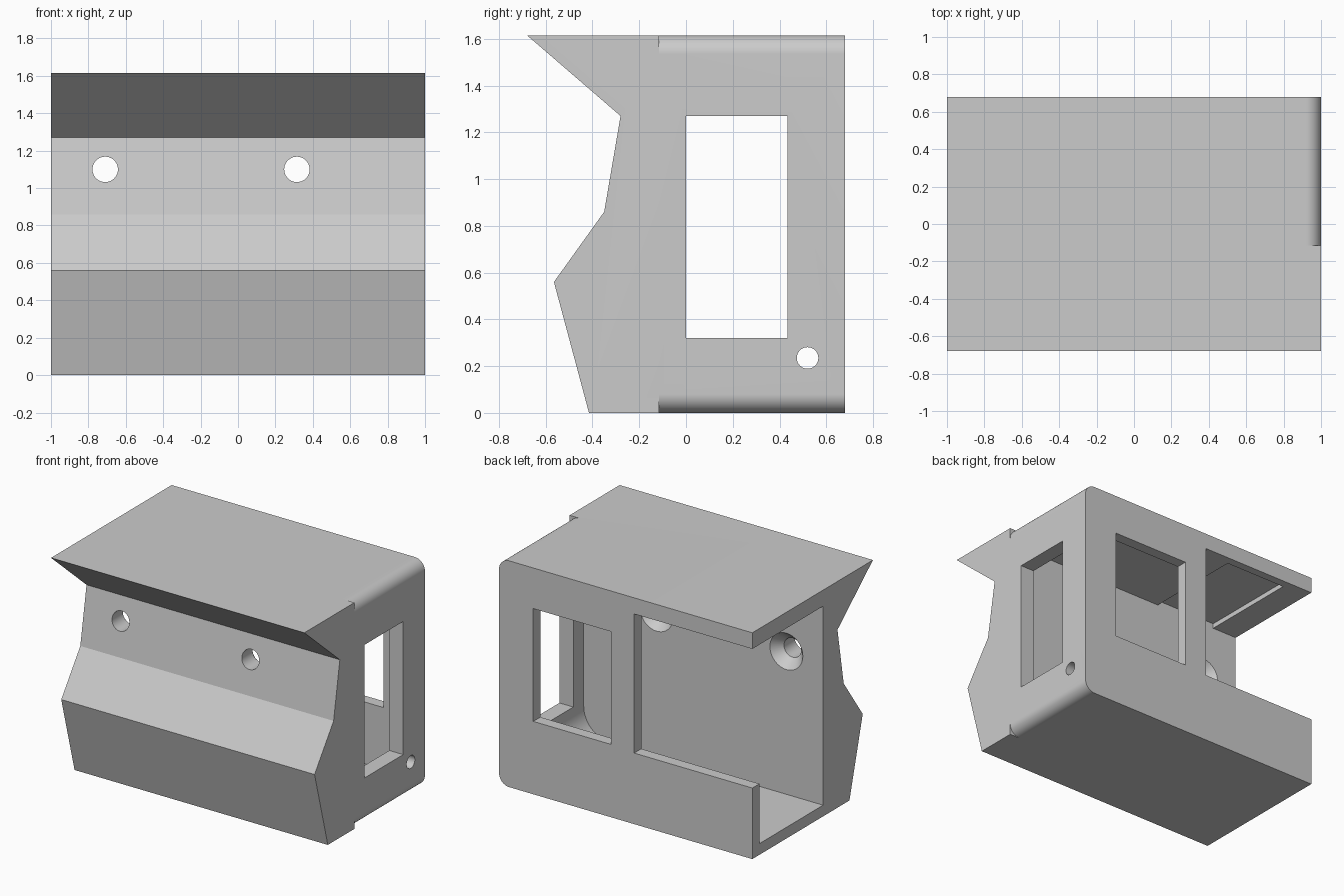
import bpy
import math
from mathutils import Vector

cube = bpy.data.objects.get("Cube")
if cube:
    bpy.data.objects.remove(cube, do_unlink=True)

# One plain grey material
grey = bpy.data.materials.new("light_grey_plastic")
grey.use_nodes = True
grey.diffuse_color = (0.6, 0.6, 0.6, 1)
grey.node_tree.nodes["Principled BSDF"].inputs["Base Color"].default_value = (0.6, 0.6, 0.6, 1)


def loft(name, rings):
    """Closed solid through matching rings of points."""
    n = len(rings[0])
    verts = [p for ring in rings for p in ring]
    faces = [list(range(n))[::-1], list(range(len(verts) - n, len(verts)))]
    for r in range(len(rings) - 1):
        for i in range(n):
            j = (i + 1) % n
            faces.append([r * n + i, r * n + j, r * n + n + j, r * n + n + i])
    mesh = bpy.data.meshes.new(name)
    mesh.from_pydata(verts, [], faces)
    ob = bpy.data.objects.new(name, mesh)
    bpy.context.collection.objects.link(ob)
    bpy.context.view_layer.objects.active = ob
    # consistent outward normals
    import bmesh
    bm = bmesh.new()
    bm.from_mesh(mesh)
    bmesh.ops.recalc_face_normals(bm, faces=bm.faces)
    bm.to_mesh(mesh)
    bm.free()
    return ob


def place(axis, a, b, t):
    return Vector((t, a, b)) if axis == "x" else Vector((a, t, b))


def prism(name, axis, points, lo, hi):
    return loft(name, [[place(axis, a, b, t) for a, b in points] for t in (lo, hi)])


def box(name, x, y, z):
    return prism(name, "y", [(x[0], z[0]), (x[1], z[0]), (x[1], z[1]), (x[0], z[1])], *y)


def arc(cx, cz, r, start, end, steps=14):
    angles = [math.radians(start + (end - start) * i / steps) for i in range(steps + 1)]
    return [(cx + r * math.cos(t), cz + r * math.sin(t)) for t in angles]


def bore(name, axis, a, b, stations):
    """Round cutter; stations are (distance along axis, radius)."""
    return loft(name, [[place(axis, p, q, t) for p, q in arc(a, b, r, 0, 360, 40)[:-1]]
                       for t, r in stations])


HEIGHT, BACK, INNER, ROUND = 1.615, 0.68, -0.118, 0.08

# Body: faceted front profile swept across the width
profile = [(-BACK, HEIGHT), (-0.28, 1.27), (-0.35, 0.86), (-0.565, 0.56),
           (-0.415, 0), (BACK, 0), (BACK, HEIGHT)]
body = prism("housing", "x", profile, -1, 1)
cutters = []

# Rounded outer corners on the closed end
for z, sign in ((0, 1), (HEIGHT, -1)):
    curve = arc(1 - ROUND, z + sign * ROUND, ROUND, -90 * sign, 0)
    corner = curve + [(1.05, z + sign * ROUND), (1.05, z - sign * 0.05),
                      (1 - ROUND, z - sign * 0.05)]
    cutters.append(prism("corner_cutter", "y", corner, -0.115, 0.8))

# Cavity open at one end, with a filleted lower corner at the other
cavity = [(-1.1, 0.08)] + arc(0.69, 0.28, 0.2, -90, 0) + [(0.89, 1.5), (-1.1, 1.5)]
cutters.append(prism("cavity_cutter", "y", cavity, INNER, 0.6))
cutters.append(box("ceiling_pocket_cutter", (-0.8, -0.31), (INNER, 0.62), (1.4, 1.535)))

# Rear opening, rear window and side window
cutters.append(box("rear_opening_cutter", (-1.1, -0.067), (0.5, 0.8), (0.507, 1.5)))
cutters.append(box("rear_window_cutter", (0.115, 0.73), (0.5, 0.8), (0.52, 1.325)))
cutters.append(box("side_window_cutter", (0.8, 1.1), (0, 0.435), (0.32, 1.27)))

# Countersunk screw holes in the front wall, and the cable hole in the side
for x in (-0.71, 0.315):
    cutters.append(bore("screw_hole_cutter", "y", x, 1.1,
                        [(-0.6, 0.068), (INNER - 0.07, 0.068), (INNER, 0.13), (0, 0.13)]))
cutters.append(bore("cable_hole_cutter", "x", 0.52, 0.235, [(0.7, 0.046), (1.1, 0.046)]))

# Cut everything, bake the result and discard the cutters
for cutter in cutters:
    mod = body.modifiers.new(cutter.name, "BOOLEAN")
    mod.operation = "DIFFERENCE"
    mod.solver = "EXACT"
    mod.object = cutter
    cutter.hide_render = True
bpy.context.view_layer.update()
baked = bpy.data.meshes.new_from_object(body.evaluated_get(bpy.context.evaluated_depsgraph_get()))
body.modifiers.clear()
body.data = baked
for cutter in cutters:
    bpy.data.objects.remove(cutter, do_unlink=True)

body.data.materials.clear()
body.data.materials.append(grey)
for face in body.data.polygons:
    face.material_index = 0
bpy.ops.object.select_all(action="DESELECT")
body.select_set(True)
bpy.context.view_layer.objects.active = body
bpy.ops.object.shade_smooth_by_angle(angle=math.radians(25))
